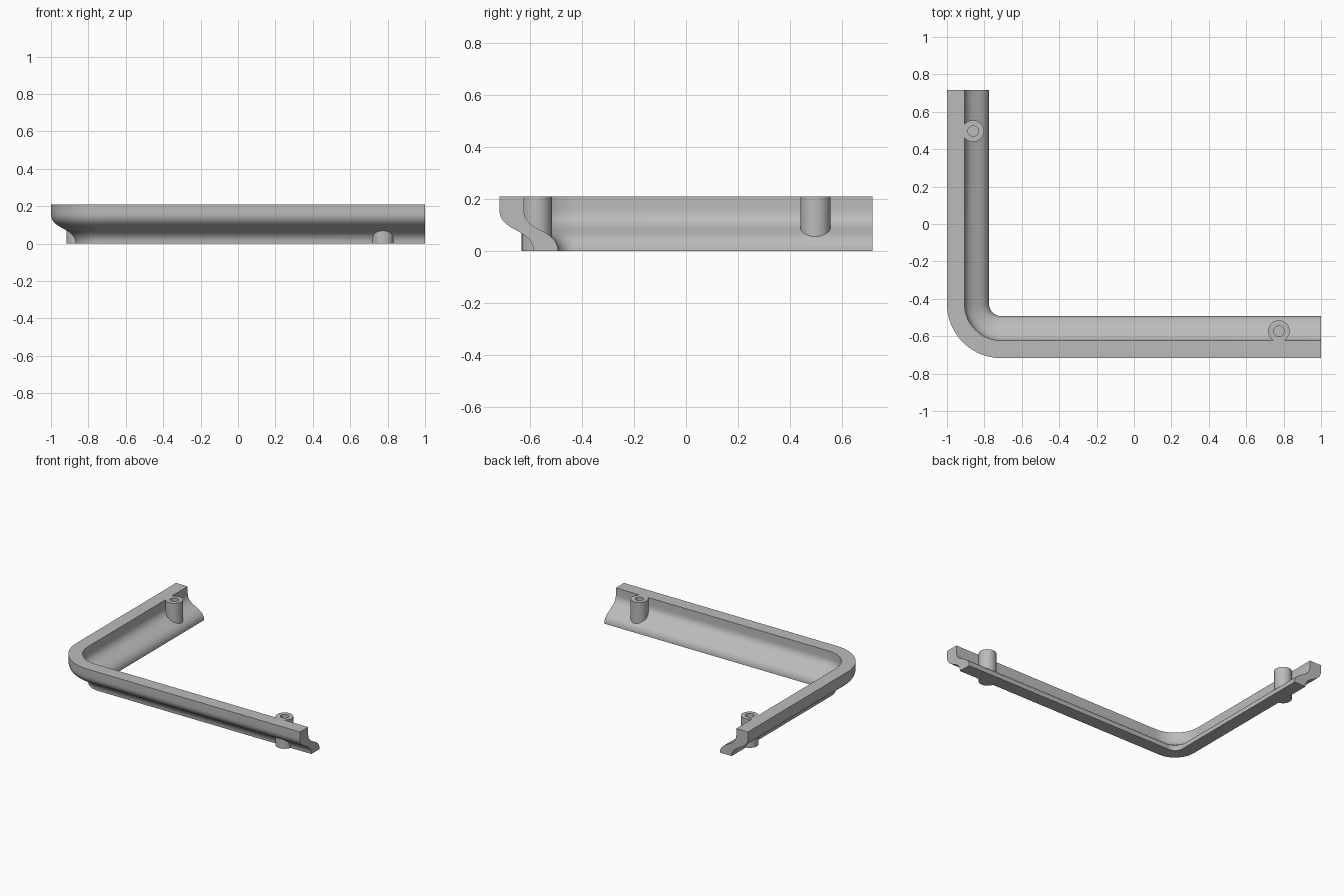
import bpy, bmesh
from math import pi, cos, sin, radians
from mathutils import Vector
from mathutils.geometry import interpolate_bezier

if "Cube" in bpy.data.objects:
    bpy.data.objects.remove(bpy.data.objects["Cube"])

HEIGHT = 0.21
HALF_Y = 0.717
RADIUS = 0.29          # outer corner radius
RIM = 0.094            # wall thickness measured horizontally

grey = bpy.data.materials.new("grey_plastic")
grey.use_nodes = True
colour = (0.5, 0.5, 0.5, 1)
grey.diffuse_color = colour
grey.node_tree.nodes["Principled BSDF"].inputs["Base Color"].default_value = colour


def make_object(name, bm):
    bmesh.ops.recalc_face_normals(bm, faces=bm.faces)
    mesh = bpy.data.meshes.new(name)
    bm.to_mesh(mesh)
    bm.free()
    mesh.materials.append(grey)
    obj = bpy.data.objects.new(name, mesh)
    bpy.context.collection.objects.link(obj)
    return obj


def cylinder(name, x, y, radius, bottom, top):
    bm = bmesh.new()
    bmesh.ops.create_cone(bm, cap_ends=True, segments=40, radius1=radius,
                          radius2=radius, depth=top - bottom)
    bmesh.ops.translate(bm, verts=bm.verts, vec=(x, y, (bottom + top) / 2))
    return make_object(name, bm)


def combine(target, tool, operation):
    tool.hide_render = True
    mod = target.modifiers.new(operation.lower(), "BOOLEAN")
    mod.operation, mod.object, mod.solver = operation, tool, "EXACT"
    bpy.context.view_layer.objects.active = target
    bpy.ops.object.modifier_apply(modifier=mod.name)
    bpy.data.objects.remove(tool)


# Wall section: straight rim above an S-curve, as (inset, height)
curve = [(p.x, p.y) for p in interpolate_bezier(
    Vector((0, 0.16)), Vector((0, 0.07)),
    Vector((0.131, 0.09)), Vector((0.131, 0)), 21)]
outer = [(0, HEIGHT)] + curve
section = outer + [(d + RIM, z) for d, z in reversed(outer)]

# Stations along the L: back end, rounded corner, left end
cx, cy = RADIUS - 1, RADIUS - HALF_Y
steps = 24
corner = [(cx, cy, pi + pi / 2 * i / steps) for i in range(steps + 1)]
stations = [(cx, HALF_Y, pi)] + corner + [(1, cy, 1.5 * pi)]

bm = bmesh.new()
rings = [[bm.verts.new((x + cos(a) * (RADIUS - d), y + sin(a) * (RADIUS - d), z))
          for d, z in section] for x, y, a in stations]
n = len(section)
for r0, r1 in zip(rings, rings[1:]):
    for i in range(n):
        j = (i + 1) % n
        bm.faces.new((r0[i], r0[j], r1[j], r1[i]))
bm.faces.new(rings[0])
bm.faces.new(rings[-1])
frame = make_object("corner_frame", bm)

# Screw bosses with blind holes, merged into the wall
bosses = [(-0.86, 0.497), (0.775, -0.573)]
for x, y in bosses:
    combine(frame, cylinder("screw_boss", x, y, 0.058, 0, HEIGHT), "UNION")
for x, y in bosses:
    combine(frame, cylinder("hole_cutter", x, y, 0.028, 0.05, HEIGHT + 0.05), "DIFFERENCE")

bpy.ops.object.select_all(action="DESELECT")
frame.select_set(True)
bpy.context.view_layer.objects.active = frame
bpy.ops.object.shade_smooth_by_angle(angle=radians(30))
